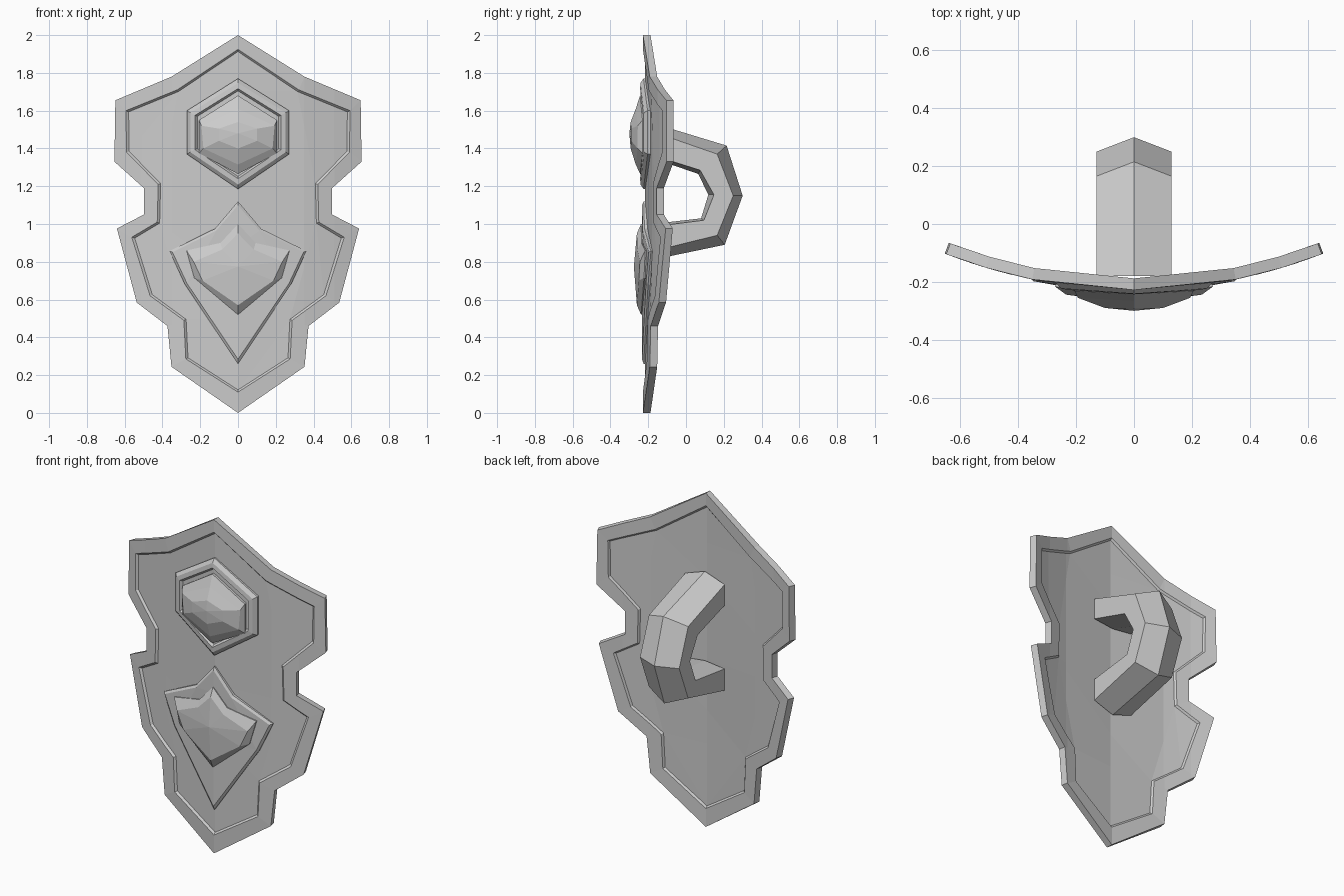
import bpy, bmesh
from mathutils import Vector

if "Cube" in bpy.data.objects:
    bpy.data.objects.remove(bpy.data.objects["Cube"])


def loop(half):
    """Mirror a right-hand half outline (top to bottom) into a full clockwise loop."""
    return half + [(-x, z) for x, z in reversed(half[1:-1])]


def inset(pts, d):
    """Mitred inward offset of a clockwise outline."""
    out, n = [], len(pts)
    for i in range(n):
        a, b, c = (Vector(pts[(i + k) % n]) for k in (-1, 0, 1))
        d1, d2 = (b - a).normalized(), (c - b).normalized()
        n1, n2 = Vector((d1.y, -d1.x)), Vector((d2.y, -d2.x))
        p = b + (n1 + n2) * d / max(0.25, 1 + n1.dot(n2))
        out.append((p.x, p.y))
    return out


def bend(co):
    """Wrap a flat point (y = -depth) onto the curved shield."""
    x, depth = co.x, -co.y
    nrm = Vector((0.6 * x, -1, 0)).normalized()
    return Vector((x, 0.3 * x * x - 0.188, co.z)) + nrm * depth


def finish(name, bm):
    bmesh.ops.recalc_face_normals(bm, faces=bm.faces)
    me = bpy.data.meshes.new(name)
    bm.to_mesh(me)
    bm.free()
    ob = bpy.data.objects.new(name, me)
    bpy.context.collection.objects.link(ob)
    return ob


def stack(name, rings, apex=None):
    """Skin successive (outline, depth) rings, cap the ends, then bend the result."""
    bm = bmesh.new()
    rows = [[bm.verts.new((x, -d, z)) for x, z in pts] for pts, d in rings]
    n = len(rows[0])
    for a, b in zip(rows, rows[1:]):
        for i in range(n):
            j = (i + 1) % n
            bm.faces.new((a[i], a[j], b[j], b[i]))
    bm.faces.new(rows[0])
    if apex:
        tip = bm.verts.new((0, -apex[1], apex[0]))
        for i in range(n):
            bm.faces.new((rows[-1][i], rows[-1][(i + 1) % n], tip))
    else:
        bm.faces.new(rows[-1])
    bmesh.ops.recalc_face_normals(bm, faces=bm.faces)
    bmesh.ops.triangulate(bm, faces=[f for f in bm.faces if len(f.verts) > 4])
    for x in (-0.5, -0.344, 0, 0.344, 0.5):
        bmesh.ops.bisect_plane(bm, geom=bm.verts[:] + bm.edges[:] + bm.faces[:],
                               plane_co=(x, 0, 0), plane_no=(1, 0, 0), dist=1e-4)
    for v in bm.verts:
        v.co = bend(v.co)
    return finish(name, bm)


# Shield plate: raised rim with a recessed panel on both sides
rim = loop([(0, 2), (.344, 1.78), (.635, 1.655), (.64, 1.33), (.487, 1.19), (.487, 1.05),
            (.627, .976), (.524, .584), (.365, .46), (.344, .244), (0, 0)])
panel = loop([(0, 1.925), (.315, 1.71), (.58, 1.60), (.577, 1.38), (.413, 1.21), (.418, 1.01),
              (.55, .93), (.455, .62), (.28, .49), (.27, .286), (0, .11)])
floor = inset(panel, .01)
stack("shield_plate", [(floor, .01), (panel, 0), (rim, 0), (rim, .04), (panel, .04), (floor, .028)])

# Upper hexagonal setting and faceted stone
hexa = loop([(0, 1.77), (.265, 1.60), (.265, 1.37), (0, 1.185)])
stack("upper_setting", [(hexa, .02), (hexa, .037), (inset(hexa, .02), .053),
                        (inset(hexa, .045), .055), (inset(hexa, .055), .04)])
gem = loop([(0, 1.68), (.2, 1.55), (.2, 1.375), (0, 1.265)])
mid = loop([(0, 1.61), (.185, 1.52), (.175, 1.40), (0, 1.315)])
top = loop([(0, 1.54), (.095, 1.505), (.095, 1.44), (0, 1.40)])
stack("upper_stone", [(gem, .03), (gem, .055), (mid, .078), (top, .105)], (1.48, .112))

# Lower kite-shaped setting and stone
kite = loop([(0, 1.12), (.12, .975), (.355, .857), (.275, .68), (0, .26)])
stack("lower_setting", [(kite, .02), (kite, .036), (inset(kite, .013), .045)])
gem2 = loop([(0, 1.0), (.09, .90), (.265, .86), (.225, .715), (0, .52)])
mid2 = loop([(0, .95), (.08, .865), (.225, .80), (.18, .70), (0, .57)])
stack("lower_stone", [(gem2, .03), (gem2, .05), (mid2, .072)], (.775, .088))

# Grip: bent strap with a six-sided section, profiles given as (y, z)
ridge = [(-.18, 1.535), (.215, 1.415), (.3, 1.15), (.205, .89), (-.18, .81)]
edge_out = [(-.18, 1.49), (.165, 1.37), (.25, 1.15), (.165, .94), (-.18, .855)]
edge_in = [(-.18, 1.365), (.075, 1.285), (.148, 1.155), (.095, 1.02), (-.18, .985)]
inner = [(-.18, 1.35), (.065, 1.265), (.118, 1.155), (.08, 1.03), (-.18, 1.0)]
bm = bmesh.new()
section = [(0, ridge), (.13, edge_out), (.13, edge_in), (0, inner), (-.13, edge_in), (-.13, edge_out)]
rows = [[bm.verts.new((x, *prof[i])) for x, prof in section] for i in range(5)]
for a, b in zip(rows, rows[1:]):
    for i in range(6):
        j = (i + 1) % 6
        bm.faces.new((a[i], a[j], b[j], b[i]))
bm.faces.new(rows[0])
bm.faces.new(rows[-1])
finish("grip", bm)
